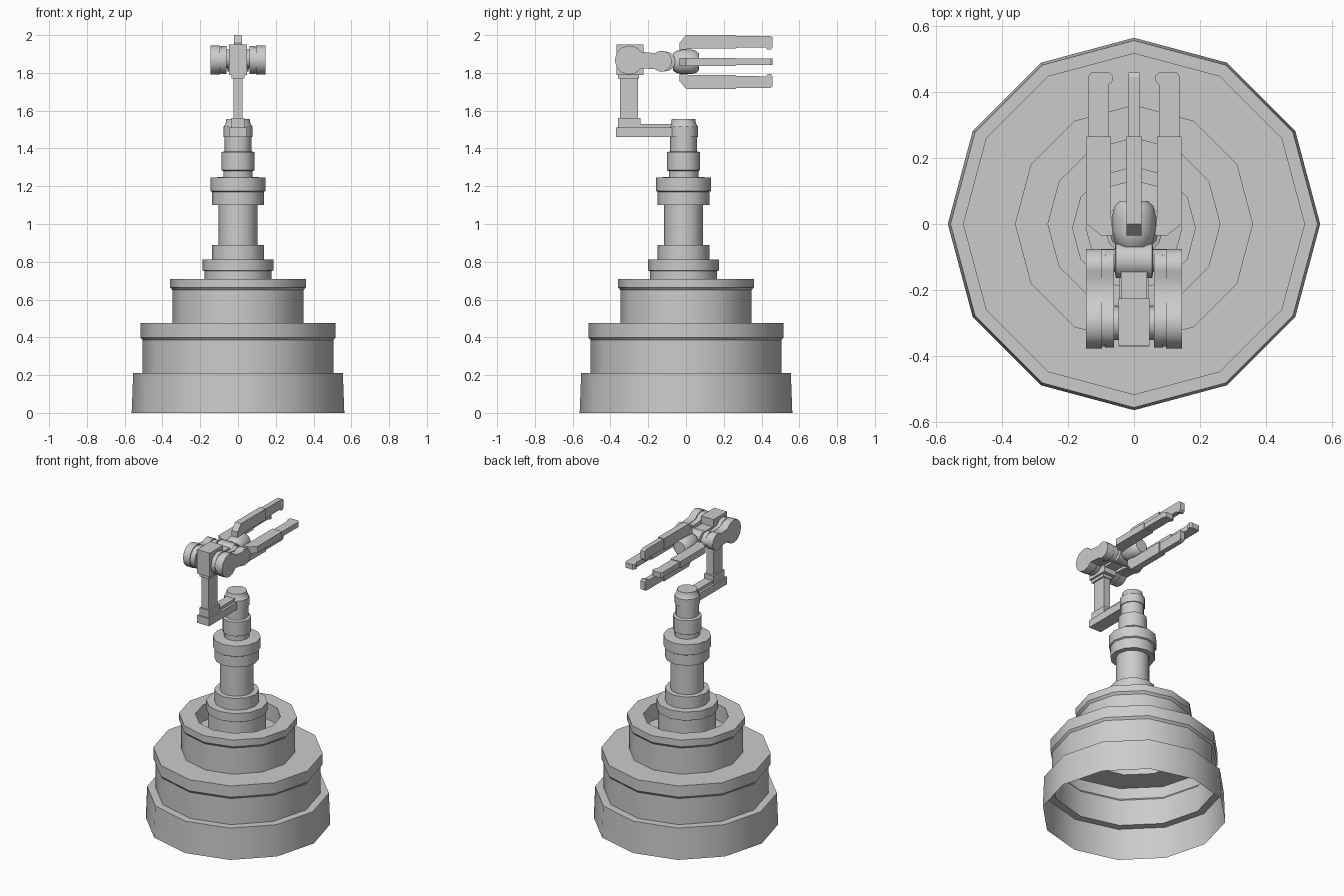
import bpy, bmesh
from math import sin, cos, pi, radians
from mathutils import Matrix

if "Cube" in bpy.data.objects:
    bpy.data.objects.remove(bpy.data.objects["Cube"])

CY = -0.013   # column centre line in y
WZ = 1.858    # height of the wrist axis


def finish(bm, name, smooth=True):
    bmesh.ops.remove_doubles(bm, verts=bm.verts, dist=1e-5)
    bmesh.ops.recalc_face_normals(bm, faces=bm.faces)
    me = bpy.data.meshes.new(name)
    bm.to_mesh(me)
    bm.free()
    ob = bpy.data.objects.new(name, me)
    bpy.context.collection.objects.link(ob)
    if smooth:
        bpy.ops.object.select_all(action='DESELECT')
        ob.select_set(True)
        bpy.context.view_layer.objects.active = ob
        bpy.ops.object.shade_smooth_by_angle(angle=radians(35))
    return ob


def lathe(name, profile, origin=(0, 0, 0), rot=None, n=12):
    """Spin (radius, height) points around z, then rotate and move."""
    bm = bmesh.new()
    rings = [[bm.verts.new((r * cos(2 * pi * i / n), r * sin(2 * pi * i / n), z))
              for i in range(n)] for r, z in profile if r > 0]
    for a, b in zip(rings, rings[1:]):
        for i in range(n):
            j = (i + 1) % n
            bm.faces.new((a[i], a[j], b[j], b[i]))
    if profile[0][0] == 0:
        bm.faces.new(rings[0])
    if profile[-1][0] == 0:
        bm.faces.new(rings[-1])
    m = Matrix.Translation(origin)
    if rot:
        m = m @ Matrix.Rotation(radians(rot[0]), 4, rot[1])
    bm.transform(m)
    return finish(bm, name)


def box(name, x, y, z):
    bm = bmesh.new()
    bmesh.ops.create_cube(bm, size=1)
    for v in bm.verts:
        v.co = [lo + (c + .5) * (hi - lo) for c, (lo, hi) in zip(v.co, (x, y, z))]
    return finish(bm, name, False)


def slab(bm, outline, x0, x1):
    """Extrude a (y, z) outline from x0 to x1."""
    f = bm.faces.new([bm.verts.new((x0, y, z)) for y, z in outline])
    ext = bmesh.ops.extrude_face_region(bm, geom=[f])['geom']
    vs = [g for g in ext if isinstance(g, bmesh.types.BMVert)]
    bmesh.ops.translate(bm, verts=vs, vec=(x1 - x0, 0, 0))


# Stepped hollow base with a recessed top
lathe("base", [(.563, 0), (.555, .21), (.505, .21), (.505, .385), (.517, .4), (.517, .475),
               (.347, .475), (.347, .65), (.36, .665), (.36, .71), (.26, .71), (.26, .6),
               (.17, .6)])

# Column
lathe("column", [(0, .6), (.177, .6), (.177, .75), (.187, .755), (.187, .812), (.137, .812),
                 (.137, .89), (.103, .89), (.103, 1.1), (.137, 1.1), (.137, 1.17),
                 (.146, 1.175), (.146, 1.245), (.078, 1.25), (.078, 1.28), (.088, 1.285),
                 (.088, 1.38), (.071, 1.385), (.071, 1.46), (.077, 1.46), (.077, 1.515),
                 (.066, 1.53), (.062, 1.555), (0, 1.555)], (0, CY, 0))

# Offset arm and upright post
box("arm_plate", (-.045, .045), (-.37, -.05), (1.46, 1.51))
box("arm_rib", (-.03, .03), (-.25, .0), (1.505, 1.53))
box("post_foot", (-.035, .035), (-.36, -.24), (1.51, 1.56))
box("post", (-.025, .025), (-.35, -.255), (1.56, 1.77))
box("post_collar", (-.035, .035), (-.36, -.248), (1.77, 1.79))

# Head block, neck and joint pins
box("head_block", (-.047, .047), (-.367, -.225), (1.79, 1.95))
box("neck", (-.04, .04), (-.225, -.11), (1.825, 1.9))
lathe("shoulder_pin", [(0, -.1), (.05, -.1), (.05, .1), (0, .1)], (0, -.3, 1.875), (90, 'Y'))
lathe("elbow_drum", [(0, -.1), (.035, -.1), (.035, -.058), (.053, -.055), (.053, .055),
                     (.035, .058), (.035, .1), (0, .1)], (0, -.11, WZ + .003), (90, 'Y'), 16)


# Paired side links, a large and a small round joined by a waist
def link_outline(s):
    big = [(-.3 + (.077 - s) * cos(radians(a)), 1.868 + (.077 - s) * sin(radians(a)))
           for a in range(35, 326, 29)]
    small = [(-.13 + (.055 - s) * cos(radians(a)), 1.862 + (.055 - s) * sin(radians(a)))
             for a in range(-130, 131, 26)]
    return big + small


for side, name in ((1, "right_link"), (-1, "left_link")):
    bm = bmesh.new()
    slab(bm, link_outline(0), side * .096, side * .145)
    slab(bm, link_outline(.006), side * .088, side * .096)
    slab(bm, link_outline(.003), side * .06, side * .088)
    finish(bm, name)

# Rounded wrist hub, axis along y
lathe("wrist_hub", [(0, -.07), (.045, -.07), (.058, -.052), (.065, -.025), (.065, .03),
                    (.058, .055), (.042, .07), (0, .07)], (0, 0, WZ), (-90, 'X'), 16)

# Four gripper fingers around the wrist axis
finger_root = [(-.035, .063), (-.035, .1), (.0, .143), (.265, .143), (.265, .07), (.03, .07)]
finger_tip = [(.262, .075), (.262, .138), (.445, .138), (.458, .13), (.458, .075),
              (.448, .064), (.43, .066), (.42, .076)]
for k, name in enumerate(("top", "left", "bottom", "right")):
    bm = bmesh.new()
    slab(bm, finger_root, -.022, .022)
    slab(bm, finger_tip, -.017, .017)
    bm.transform(Matrix.Translation((0, 0, WZ)) @ Matrix.Rotation(-k * pi / 2, 4, 'Y'))
    finish(bm, name + "_finger", False)
